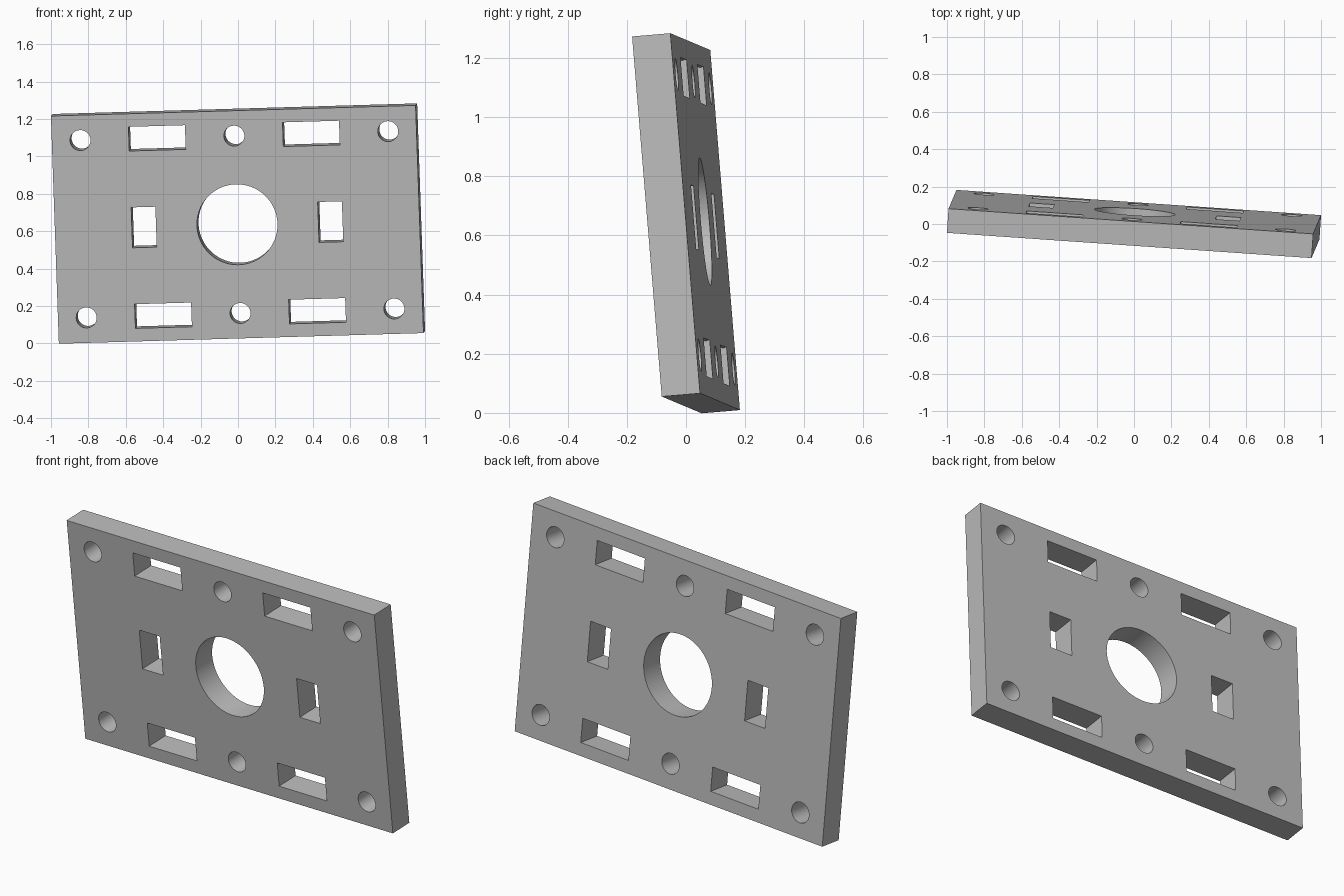
import bpy
import bmesh
from mathutils import Matrix, Vector

cube = bpy.data.objects.get("Cube")
if cube:
    bpy.data.objects.remove(cube, do_unlink=True)

LENGTH, THICK, HEIGHT = 1.955, 0.13, 1.222
ROW = 0.476  # height of the outer hole rows from the centre line


def add_box(bm, x, z, width, depth, height):
    m = Matrix.Translation((x, 0, z)) @ Matrix.Diagonal((width, depth, height, 1))
    bmesh.ops.create_cube(bm, size=1, matrix=m)


def add_cylinder(bm, x, z, radius, segments):
    m = Matrix.Translation((x, 0, z)) @ Matrix.Rotation(1.570796, 4, "X")
    bmesh.ops.create_cone(bm, cap_ends=True, segments=segments, radius1=radius,
                          radius2=radius, depth=THICK * 3, matrix=m)


def make_object(name, bm):
    mesh = bpy.data.meshes.new(name)
    bm.to_mesh(mesh)
    bm.free()
    obj = bpy.data.objects.new(name, mesh)
    bpy.context.collection.objects.link(obj)
    return obj


# Rectangular slab
bm = bmesh.new()
add_box(bm, 0, 0, LENGTH, THICK, HEIGHT)
plate = make_object("mounting_plate", bm)

# All openings: central bore, bolt holes, wide slots and side slots
bm = bmesh.new()
add_cylinder(bm, 0, 0, 0.216, 64)
for z in (-ROW, ROW):
    for x in (-0.825, 0, 0.825):
        add_cylinder(bm, x, z, 0.055, 32)
    for x in (-0.413, 0.413):
        add_box(bm, x, z, 0.303, THICK * 3, 0.13)
for x in (-0.5, 0.5):
    add_box(bm, x, 0, 0.13, THICK * 3, 0.217)
cutter = make_object("opening_cutter", bm)
cutter.hide_render = True

# Cut the openings through the slab
mod = plate.modifiers.new("openings", "BOOLEAN")
mod.operation = "DIFFERENCE"
mod.solver = "EXACT"
mod.object = cutter
bpy.ops.object.select_all(action="DESELECT")
plate.select_set(True)
bpy.context.view_layer.objects.active = plate
bpy.ops.object.modifier_apply(modifier=mod.name)
bpy.data.objects.remove(cutter, do_unlink=True)
bpy.ops.object.shade_smooth_by_angle(angle=0.5)

# Plain grey material
grey = bpy.data.materials.new("plain_grey")
grey.use_nodes = True
colour = (0.5, 0.5, 0.5, 1)
grey.diffuse_color = colour
grey.node_tree.nodes["Principled BSDF"].inputs["Base Color"].default_value = colour
plate.data.materials.clear()
plate.data.materials.append(grey)

# Lean and turn the finished plate
along = Vector((0.9972, -0.069, 0.029)).normalized()
up = Vector((-0.0347, -0.082, 0.996))
up = (up - along * up.dot(along)).normalized()
back = up.cross(along)
turn = Matrix((along, back, up)).transposed().to_4x4()
plate.matrix_world = Matrix.Translation((0, 0, 0.641)) @ turn
